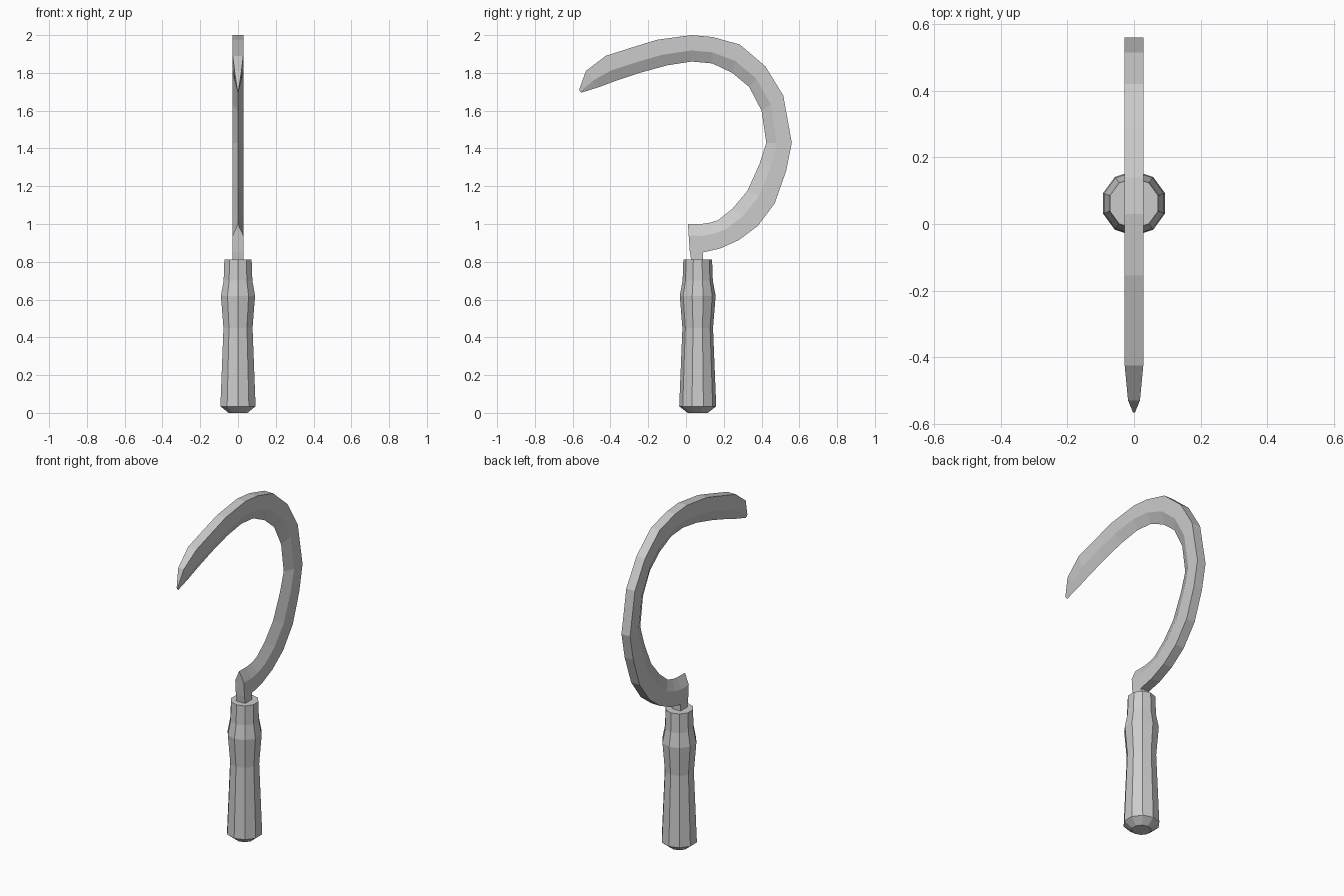
import bpy, bmesh
from math import sin, cos, radians

if "Cube" in bpy.data.objects:
    bpy.data.objects.remove(bpy.data.objects["Cube"])


def make_object(name, build):
    bm = bmesh.new()
    build(bm)
    bmesh.ops.recalc_face_normals(bm, faces=bm.faces)
    mesh = bpy.data.meshes.new(name)
    bm.to_mesh(mesh)
    bm.free()
    ob = bpy.data.objects.new(name, mesh)
    bpy.context.collection.objects.link(ob)
    return ob


def loft(bm, sections):
    """Skin a list of closed sections and cap both ends."""
    rings = [[bm.verts.new(p) for p in s] for s in sections]
    n = len(rings[0])
    for a, b in zip(rings, rings[1:]):
        for i in range(n):
            j = (i + 1) % n
            bm.faces.new((a[i], a[j], b[j], b[i]))
    bm.faces.new(rings[0])
    bm.faces.new(rings[-1])


# Ten-sided turned handle: (radius, z)
HANDLE_Y = 0.062
PROFILE = [(0.053, 0), (0.098, 0.035), (0.081, 0.45), (0.095, 0.62),
           (0.08, 0.70), (0.076, 0.812)]


def handle(bm):
    angles = [radians(18 + 36 * i) for i in range(10)]
    loft(bm, [[(r * cos(a), HANDLE_Y + r * sin(a), z) for a in angles]
              for r, z in PROFILE])


# Curved blade: spine points and matching cutting-edge points (y, z)
SPINE = [(.02, .855), (.09, .85), (.18, .87), (.28, .915), (.38, .99),
         (.47, 1.11), (.53, 1.28), (.56, 1.43), (.515, 1.68), (.42, 1.835),
         (.285, 1.95), (.14, 1.99), (.03, 2.0), (-.155, 1.975),
         (-.30, 1.93), (-.425, 1.89), (-.53, 1.81), (-.566, 1.71)]
EDGE = [(.01, 1.0), (.08, 1.0), (.12, 1.005), (.17, 1.02), (.245, 1.08),
        (.325, 1.175), (.39, 1.32), (.425, 1.43), (.40, 1.60),
        (.335, 1.725), (.245, 1.80), (.14, 1.85), (.03, 1.86),
        (-.10, 1.84), (-.245, 1.80), (-.38, 1.755), (-.46, 1.725),
        (-.555, 1.695)]
W = 0.028


def blade(bm):
    widths = [W] * (len(SPINE) - 2) + [0.018, 0.003]
    sections = []
    for (sy, sz), (ey, ez), w in zip(SPINE, EDGE, widths):
        my, mz = sy + 0.58 * (ey - sy), sz + 0.58 * (ez - sz)
        sections.append([(-w, sy, sz), (w, sy, sz), (w, my, mz),
                         (0, ey, ez), (-w, my, mz)])
    loft(bm, sections)


# Tang joining blade and handle
def tang(bm):
    outline = [(.03, .79), (.09, .79), (.09, .85), (.02, .86)]
    loft(bm, [[(x, y, z) for y, z in outline] for x in (-W, W)])


make_object("handle", handle)
make_object("blade", blade)
make_object("tang", tang)
